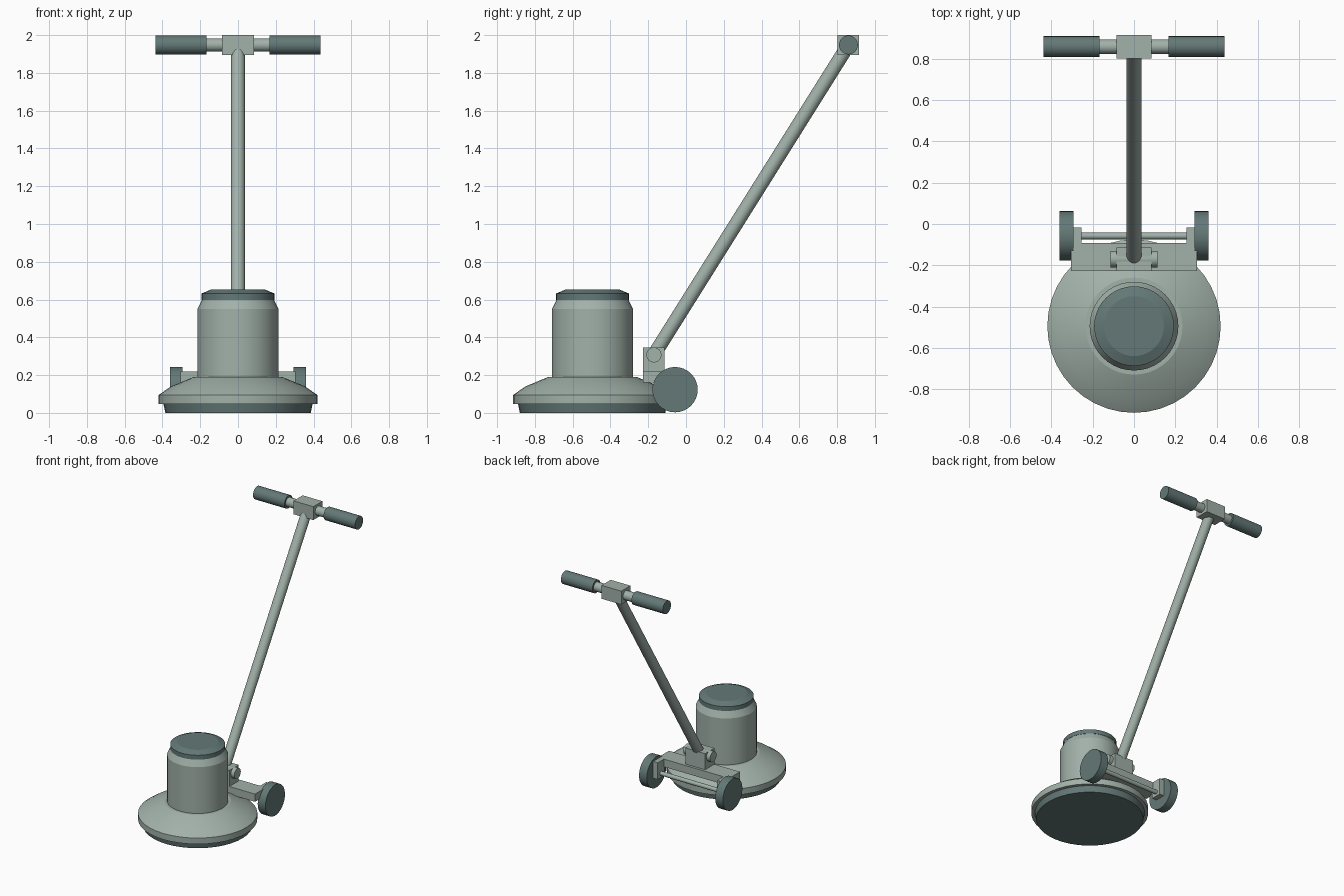
import bpy, bmesh, math
from mathutils import Vector, Matrix

if "Cube" in bpy.data.objects:
    bpy.data.objects.remove(bpy.data.objects["Cube"])


def material(name, colour):
    m = bpy.data.materials.new(name)
    m.diffuse_color = (*colour, 1)
    m.use_nodes = True
    m.node_tree.nodes["Principled BSDF"].inputs["Base Color"].default_value = m.diffuse_color
    return m


LIGHT = material("pale grey green", (0.36, 0.44, 0.40))
DARK = material("dark slate green", (0.125, 0.19, 0.183))


def finish(name, bm, mat):
    bmesh.ops.recalc_face_normals(bm, faces=bm.faces)
    mesh = bpy.data.meshes.new(name)
    bm.to_mesh(mesh)
    bm.free()
    mesh.materials.append(mat)
    ob = bpy.data.objects.new(name, mesh)
    bpy.context.collection.objects.link(ob)
    return ob


def box(name, lo, hi, mat):
    lo, hi = Vector(lo), Vector(hi)
    bm = bmesh.new()
    bmesh.ops.create_cube(bm, size=1)
    bmesh.ops.scale(bm, vec=hi - lo, verts=bm.verts)
    bmesh.ops.translate(bm, vec=(lo + hi) / 2, verts=bm.verts)
    return finish(name, bm, mat)


def rod(name, a, b, radius, mat, sides=24):
    a, b = Vector(a), Vector(b)
    turn = (b - a).to_track_quat('Z', 'Y').to_matrix().to_4x4()
    bm = bmesh.new()
    bmesh.ops.create_cone(bm, cap_ends=True, segments=sides, radius1=radius,
                          radius2=radius, depth=(b - a).length,
                          matrix=Matrix.Translation((a + b) / 2) @ turn)
    return finish(name, bm, mat)


def lathe(name, profile, y, mat, sides=40):
    """Stack rings of (radius, height) about a vertical axis and cap both ends."""
    bm = bmesh.new()
    rings = []
    for r, z in profile:
        rings.append([bm.verts.new((r * math.cos(t), y + r * math.sin(t), z))
                      for t in (2 * math.pi * i / sides for i in range(sides))])
    for low, high in zip(rings, rings[1:]):
        for i in range(sides):
            j = (i + 1) % sides
            bm.faces.new((low[i], low[j], high[j], high[i]))
    bm.faces.new(rings[0])
    bm.faces.new(rings[-1])
    return finish(name, bm, mat)


# Round floor head with its motor
HEAD_Y = -0.495
lathe("scrub_pad", [(0.385, 0), (0.395, 0.05)], HEAD_Y, DARK)
lathe("base_shroud", [(0.42, 0.048), (0.42, 0.095), (0.355, 0.14), (0.235, 0.19)],
      HEAD_Y, LIGHT)
lathe("motor_housing", [(0.215, 0.18), (0.215, 0.55), (0.19, 0.60)], HEAD_Y, LIGHT)
lathe("motor_cap", [(0.193, 0.598), (0.193, 0.632), (0.145, 0.652)], HEAD_Y, DARK)

# Rear bracket and transport wheels
box("rear_bracket", (-0.305, -0.227, 0.16), (0.305, -0.093, 0.22), LIGHT)
AXLE_Y, AXLE_Z = -0.058, 0.123
rod("axle", (-0.30, AXLE_Y, AXLE_Z), (0.30, AXLE_Y, AXLE_Z), 0.016, LIGHT)
for side, s in (("left", -1), ("right", 1)):
    x0, x1 = sorted((s * 0.255, s * 0.296))
    box(side + "_wheel_arm", (x0, -0.10, 0.09), (x1, -0.017, 0.22), LIGHT)
    rod(side + "_wheel", (s * 0.294, AXLE_Y, AXLE_Z), (s * 0.36, AXLE_Y, AXLE_Z),
        0.12, DARK, 32)

# Handle pivot
PIVOT = Vector((0, -0.17, 0.307))
TOP = Vector((0, 0.86, 1.948))
box("pivot_block", (-0.085, -0.228, 0.21), (0.085, -0.113, 0.345), LIGHT)
rod("pivot_pin", PIVOT - Vector((0.115, 0, 0)), PIVOT + Vector((0.115, 0, 0)), 0.04, LIGHT)

# Sloping handle with crossbar and grips
rod("handle_tube", PIVOT, TOP, 0.037, LIGHT)
box("handle_head", (-0.085, 0.803, 1.896), (0.085, 0.915, 2.0), LIGHT)
rod("crossbar", TOP - Vector((0.20, 0, 0)), TOP + Vector((0.20, 0, 0)), 0.035, LIGHT)
for side, s in (("left", -1), ("right", 1)):
    rod(side + "_grip", TOP + Vector((s * 0.168, 0, 0)), TOP + Vector((s * 0.438, 0, 0)),
        0.05, DARK)

# Soften round surfaces, keep edges crisp
for ob in bpy.context.scene.objects:
    ob.select_set(True)
    bpy.context.view_layer.objects.active = ob
bpy.ops.object.shade_smooth_by_angle(angle=math.radians(20))
